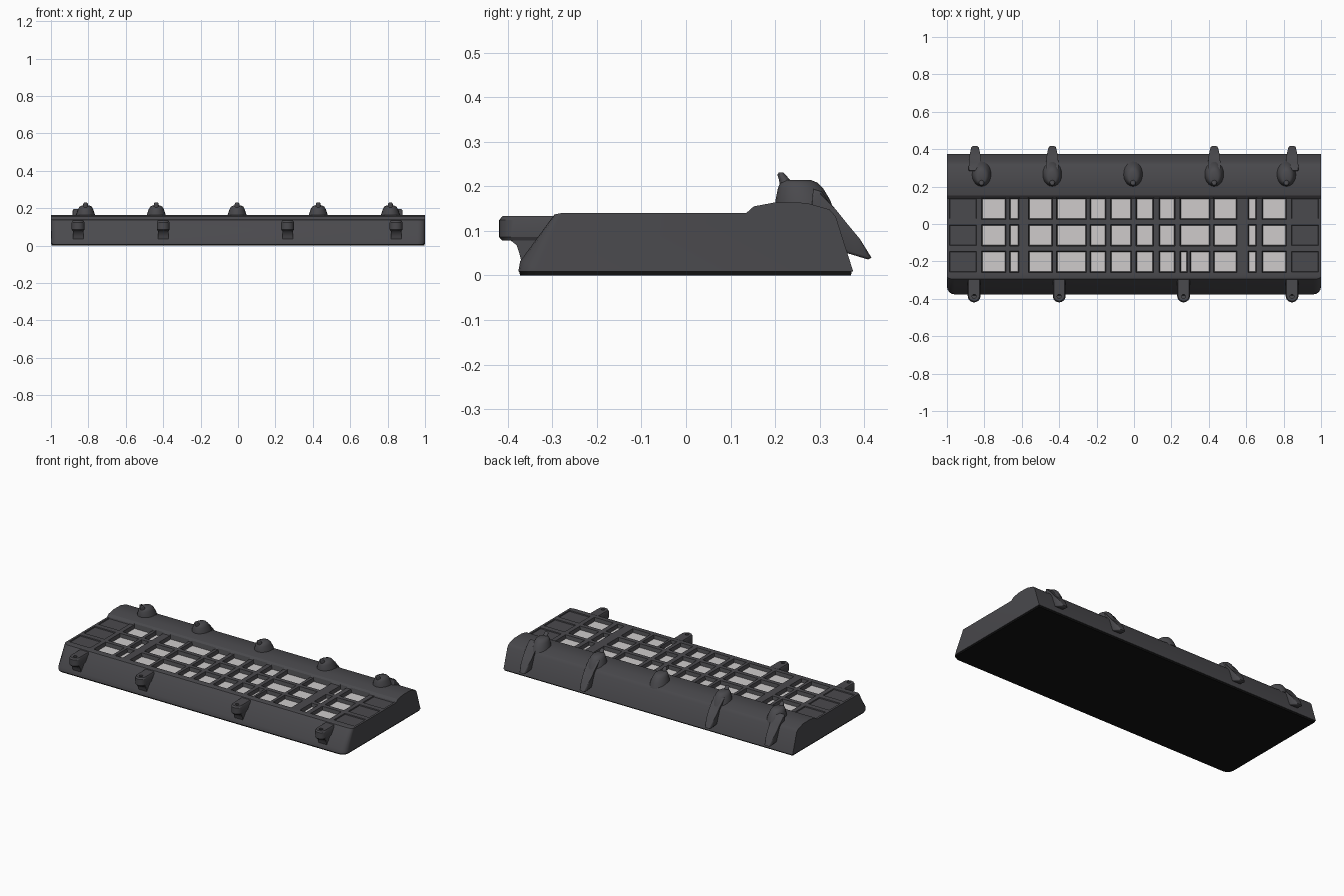
import bpy, bmesh, math
from mathutils import Vector

old = bpy.data.objects.get("Cube")
if old:
    bpy.data.objects.remove(old, do_unlink=True)


def material(name, rgb):
    m = bpy.data.materials.new(name)
    m.use_nodes = True
    m.diffuse_color = (*rgb, 1)
    node = m.node_tree.nodes["Principled BSDF"]
    node.inputs["Base Color"].default_value = (*rgb, 1)
    node.inputs["Roughness"].default_value = 0.7
    return m


CHARCOAL = material("charcoal", (0.068, 0.067, 0.074))
LIGHT = material("light grey", (0.62, 0.6, 0.6))
BLACK = material("near black", (0.006, 0.006, 0.006))


def finish(name, bm, mat, smooth=35):
    bmesh.ops.recalc_face_normals(bm, faces=bm.faces)
    mesh = bpy.data.meshes.new(name)
    bm.to_mesh(mesh)
    bm.free()
    ob = bpy.data.objects.new(name, mesh)
    bpy.context.collection.objects.link(ob)
    mesh.materials.append(mat)
    shade(ob, smooth)
    return ob


def shade(ob, angle):
    bpy.ops.object.select_all(action='DESELECT')
    ob.select_set(True)
    bpy.context.view_layer.objects.active = ob
    bpy.ops.object.shade_smooth_by_angle(angle=math.radians(angle))


def loft(bm, rings):
    """Join equal-length rings of points with quads and cap both ends."""
    loops = [[bm.verts.new(p) for p in ring] for ring in rings]
    n = len(loops[0])
    for a, b in zip(loops, loops[1:]):
        for i in range(n):
            bm.faces.new((a[i], a[(i + 1) % n], b[(i + 1) % n], b[i]))
    bm.faces.new(loops[0])
    bm.faces.new(loops[-1])


def side_prism(bm, profile, x, half):
    """Sweep a (y, z) profile across x; half is a width rule of y."""
    loft(bm, [[(x + s * half(y), y, z) for y, z in profile] for s in (-1, 1)])


def slab(name, profile, length, mat):
    """Full-width prism with rounded front corners."""
    bm = bmesh.new()
    side_prism(bm, profile, 0, lambda y: length)
    corners = [e for e in bm.edges
               if abs(e.verts[0].co.x - e.verts[1].co.x) < 1e-5
               and max(v.co.y for v in e.verts) < -0.25
               and abs(e.verts[0].co.z - e.verts[1].co.z) > 0.004]
    bmesh.ops.bevel(bm, geom=corners, offset=0.04, segments=4,
                    profile=0.5, affect='EDGES')
    return finish(name, bm, mat)


# Black underside plate and main casing
slab("base_plate", [(-0.372, 0), (-0.375, 0.012), (0.372, 0.012), (0.37, 0)], 0.996, BLACK)
casing = slab("casing", [
    (-0.376, 0.009), (-0.372, 0.032), (-0.295, 0.137), (-0.28, 0.14),
    (0.135, 0.14), (0.152, 0.155), (0.2, 0.164), (0.27, 0.163),
    (0.322, 0.148), (0.336, 0.132), (0.375, 0.009)], 1.0, CHARCOAL)

# Window pockets and shallow end panels, cut from the casing
FLOOR = 0.119
rows = [(0.03, 0.135), (-0.113, -0.007), (-0.255, -0.15)]
columns = [(-0.81, -0.69), (-0.66, -0.62), (-0.56, -0.44), (-0.41, -0.26),
           (-0.23, -0.155), (-0.12, -0.02), (0.015, 0.1), (0.14, 0.215),
           (0.25, 0.4), (0.43, 0.545), (0.615, 0.65), (0.69, 0.81)]
split = [(0.25, 0.28), (0.305, 0.4)]
cut = bmesh.new()


def pocket(x0, x1, y0, y1, z0, flare):
    rings = []
    for z, f in ((z0, 0), (0.17, flare)):
        a, b, c, d = x0 - f, x1 + f, y0 - f, y1 + f
        rings.append([(a, c, z), (b, c, z), (b, d, z), (a, d, z)])
    loft(cut, rings)


for r, (y0, y1) in enumerate(rows):
    for col in columns:
        for x0, x1 in (split if r == 2 and col == (0.25, 0.4) else [col]):
            pocket(x0, x1, y0, y1, FLOOR, 0.013)
    for x0, x1 in ((-0.985, -0.845), (0.845, 0.985)):
        pocket(x0, x1, y0, y1, 0.134, 0.01)


def carve(ob, cutter_bm):
    cutter = finish("cutter", cutter_bm, CHARCOAL)
    cutter.hide_render = True
    mod = ob.modifiers.new("cut", 'BOOLEAN')
    mod.object = cutter
    mod.solver = 'EXACT'
    dg = bpy.context.evaluated_depsgraph_get()
    mesh = bpy.data.meshes.new_from_object(ob.evaluated_get(dg))
    ob.modifiers.clear()
    ob.data = mesh
    bpy.data.objects.remove(cutter, do_unlink=True)
    mesh.materials.clear()
    mesh.materials.append(CHARCOAL)
    for p in mesh.polygons:
        p.material_index = 0
    shade(ob, 30)


carve(casing, cut)
casing.data.materials.append(LIGHT)
for p in casing.data.polygons:
    if p.normal.z > 0.9 and abs(p.center.z - FLOOR) < 0.002:
        p.material_index = 1


# Front lugs: rounded ear with a pin hole and a gusset below
def ear_outline(x, r, z, tip):
    arc = [(x + r * math.cos(a), tip + r + r * math.sin(a), z)
           for a in (math.pi + math.pi * i / 12 for i in range(13))]
    return arc + [(x + r, -0.29, z), (x - r, -0.29, z)]


for i, x in enumerate((-0.855, -0.4, 0.265, 0.845)):
    bm = bmesh.new()
    loft(bm, [ear_outline(x, 0.029, 0.078, -0.412), ear_outline(x, 0.034, 0.086, -0.419),
              ear_outline(x, 0.034, 0.124, -0.419), ear_outline(x, 0.029, 0.133, -0.412)])
    lug = finish(f"front_lug_{i + 1}", bm, CHARCOAL)
    hole = bmesh.new()
    loft(hole, [[(x + 0.011 * math.cos(a), -0.387 + 0.011 * math.sin(a), z)
                 for a in (math.tau * k / 12 for k in range(12))] for z in (0.1, 0.2)])
    carve(lug, hole)
    bm = bmesh.new()
    side_prism(bm, [(-0.395, 0.08), (-0.38, 0.068), (-0.374, 0.05), (-0.37, 0.035),
                    (-0.32, 0.06), (-0.31, 0.13), (-0.36, 0.13)], x, lambda y: 0.028)
    finish(f"front_gusset_{i + 1}", bm, CHARCOAL)


# Rear domes with a small horn on the leading edge
def oval(x, y, z, rx, ry):
    return [(x + rx * math.cos(a), y + ry * math.sin(a), z)
            for a in (math.tau * k / 20 for k in range(20))]


for i, x in enumerate((-0.815, -0.437, -0.005, 0.429, 0.815)):
    bm = bmesh.new()
    loft(bm, [oval(x, 0.267, 0.14, 0.056, 0.067), oval(x, 0.262, 0.17, 0.049, 0.061),
              oval(x, 0.257, 0.195, 0.04, 0.051), oval(x, 0.253, 0.208, 0.033, 0.042),
              oval(x, 0.25, 0.214, 0.021, 0.03)])
    finish(f"rear_dome_{i + 1}", bm, CHARCOAL, 50)
    bm = bmesh.new()
    loft(bm, [oval(x, 0.228, 0.195, 0.02, 0.018), oval(x, 0.222, 0.213, 0.014, 0.013),
              oval(x, 0.214, 0.226, 0.012, 0.009), oval(x, 0.213, 0.231, 0.006, 0.005)])
    finish(f"dome_horn_{i + 1}", bm, CHARCOAL, 50)

# Curved claws hanging over the rear wall
claw = [(0.285, 0.195), (0.305, 0.188), (0.33, 0.146), (0.36, 0.118), (0.39, 0.082),
        (0.416, 0.04), (0.408, 0.036), (0.362, 0.05), (0.33, 0.08), (0.28, 0.12)]
for i, x in enumerate((-0.85, -0.437, 0.429, 0.845)):
    bm = bmesh.new()
    side_prism(bm, claw, x, lambda y: 0.034 - 0.016 * max(0, (y - 0.33) / 0.086) ** 1.5)
    rim = [e for e in bm.edges if abs(e.verts[0].co.x - e.verts[1].co.x) < 0.02]
    bmesh.ops.bevel(bm, geom=rim, offset=0.006, segments=2, profile=0.5, affect='EDGES')
    finish(f"rear_claw_{i + 1}", bm, CHARCOAL, 50)
